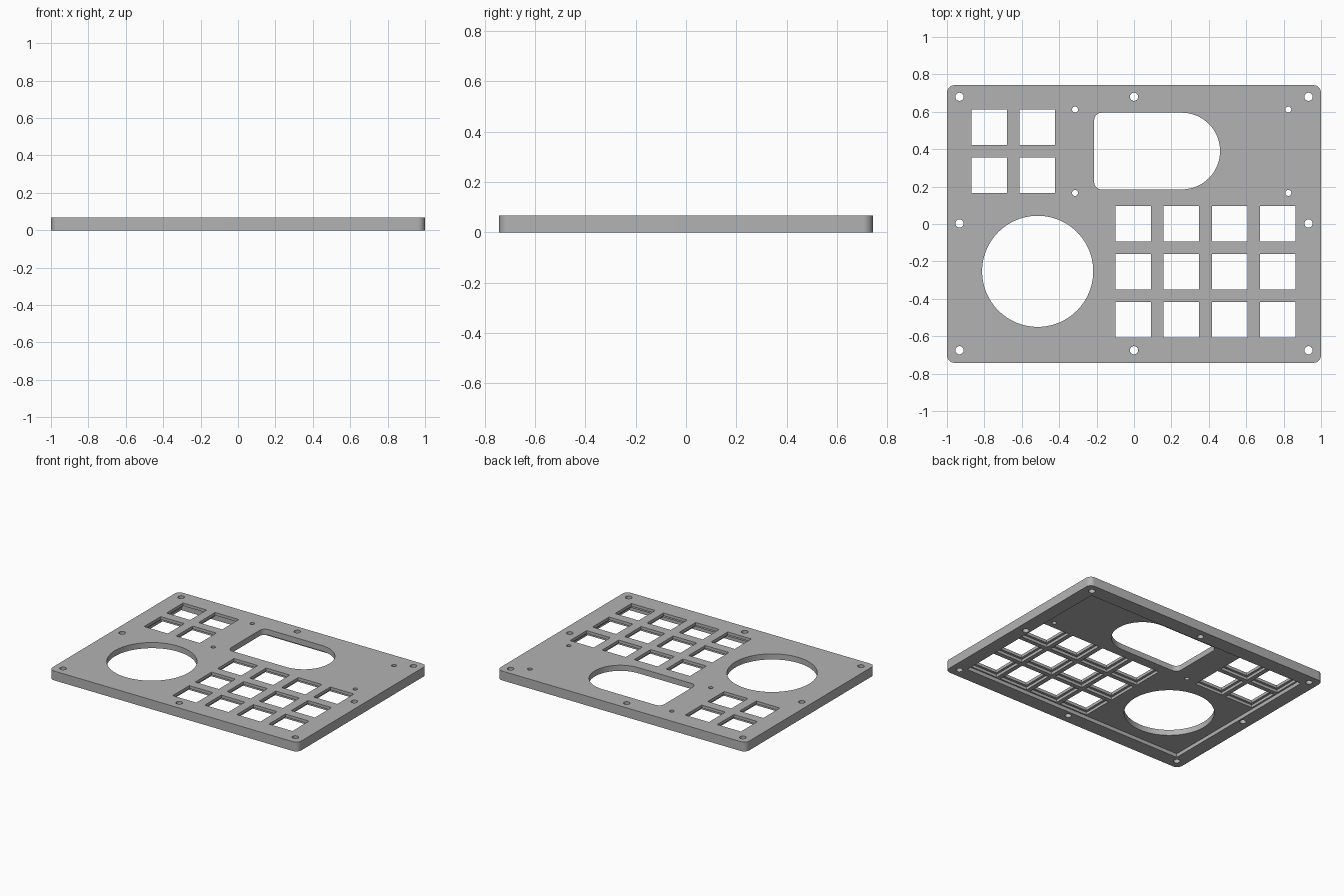
import bpy, bmesh, math

if "Cube" in bpy.data.objects:
    bpy.data.objects.remove(bpy.data.objects["Cube"], do_unlink=True)

THICK = 0.068
POCKET = 0.027      # depth of the wide pocket underneath
KEY_PLATE = 0.021   # thin plate left around each key opening
PITCH = 0.2575

grey = bpy.data.materials.new("plate_grey")
grey.use_nodes = True
colour = (0.45, 0.45, 0.45, 1)
grey.diffuse_color = colour
grey.node_tree.nodes["Principled BSDF"].inputs["Base Color"].default_value = colour


def outline(x0, x1, y0, y1, radii, steps=8):
    """Rectangle outline; radii run right-top, left-top, left-bottom, right-bottom."""
    points = []
    corners = [(x1, y1, -1, -1), (x0, y1, 1, -1), (x0, y0, 1, 1), (x1, y0, -1, 1)]
    for i, ((x, y, sx, sy), r) in enumerate(zip(corners, radii)):
        if r == 0:
            points.append((x, y))
            continue
        n = steps if r < 0.1 else 24
        for k in range(n + 1):
            a = (i + k / n) * math.pi / 2
            points.append((x + sx * r + r * math.cos(a), y + sy * r + r * math.sin(a)))
    return points


def square(x, y, size):
    h = size / 2
    return outline(x - h, x + h, y - h, y + h, [0] * 4)


def circle(x, y, r, n):
    return [(x + r * math.cos(2 * math.pi * k / n), y + r * math.sin(2 * math.pi * k / n))
            for k in range(n)]


def prisms(name, outlines, z0, z1):
    """One object holding an upright prism for every outline."""
    bm = bmesh.new()
    for points in outlines:
        face = bm.faces.new([bm.verts.new((x, y, z0)) for x, y in points])
        top = bmesh.ops.extrude_face_region(bm, geom=[face])["geom"]
        bmesh.ops.translate(bm, vec=(0, 0, z1 - z0),
                            verts=[v for v in top if isinstance(v, bmesh.types.BMVert)])
    bmesh.ops.remove_doubles(bm, verts=bm.verts, dist=1e-5)
    bmesh.ops.recalc_face_normals(bm, faces=bm.faces)
    mesh = bpy.data.meshes.new(name)
    bm.to_mesh(mesh)
    bm.free()
    mesh.materials.append(grey)
    obj = bpy.data.objects.new(name, mesh)
    bpy.context.collection.objects.link(obj)
    return obj


def cut(target, cutter):
    cutter.hide_render = True
    mod = target.modifiers.new("cut", "BOOLEAN")
    mod.operation = "DIFFERENCE"
    mod.solver = "EXACT"
    mod.object = cutter
    bpy.ops.object.select_all(action="DESELECT")
    bpy.context.view_layer.objects.active = target
    target.select_set(True)
    bpy.ops.object.modifier_apply(modifier=mod.name)
    bpy.data.objects.remove(cutter, do_unlink=True)


# Plate with rounded corners
plate = prisms("cover_plate", [outline(-1, 1, -0.742, 0.742, [0.04] * 4)], 0, THICK)

# Shallow pocket inside the rim underneath
cut(plate, prisms("pocket_cutter", [outline(-0.9, 0.9, -0.635, 0.635, [0] * 4)],
                  -0.1, POCKET))

# Key positions: small pad at the back, large pad at the front
keys = [(-0.775 + PITCH * i, 0.26 + PITCH * j) for i in range(2) for j in range(2)]
keys += [(-0.004 + PITCH * i, -0.513 + PITCH * j) for i in range(4) for j in range(3)]

# Wider relief beneath each key
cut(plate, prisms("key_relief_cutter", [square(x, y, 0.225) for x, y in keys],
                  -0.1, THICK - KEY_PLATE))

# Key openings, dial opening, round-ended slot and screw holes
holes = [square(x, y, 0.19) for x, y in keys]
holes.append(circle(-0.515, -0.253, 0.297, 96))
holes.append(outline(-0.213, 0.46, 0.185, 0.595, [0.2045, 0.04, 0.04, 0.2045]))
holes += [circle(x, y, 0.022, 24) for x in (-0.933, 0, 0.933) for y in (-0.675, 0.003, 0.68)
          if (x, y) != (0, 0.003)]
holes += [circle(x, y, 0.016, 20) for x in (-0.315, 0.825) for y in (0.166, 0.612)]
cut(plate, prisms("opening_cutter", holes, -0.1, THICK + 0.1))

bpy.ops.object.select_all(action="DESELECT")
plate.select_set(True)
bpy.context.view_layer.objects.active = plate
bpy.ops.object.shade_smooth_by_angle(angle=math.radians(30))
